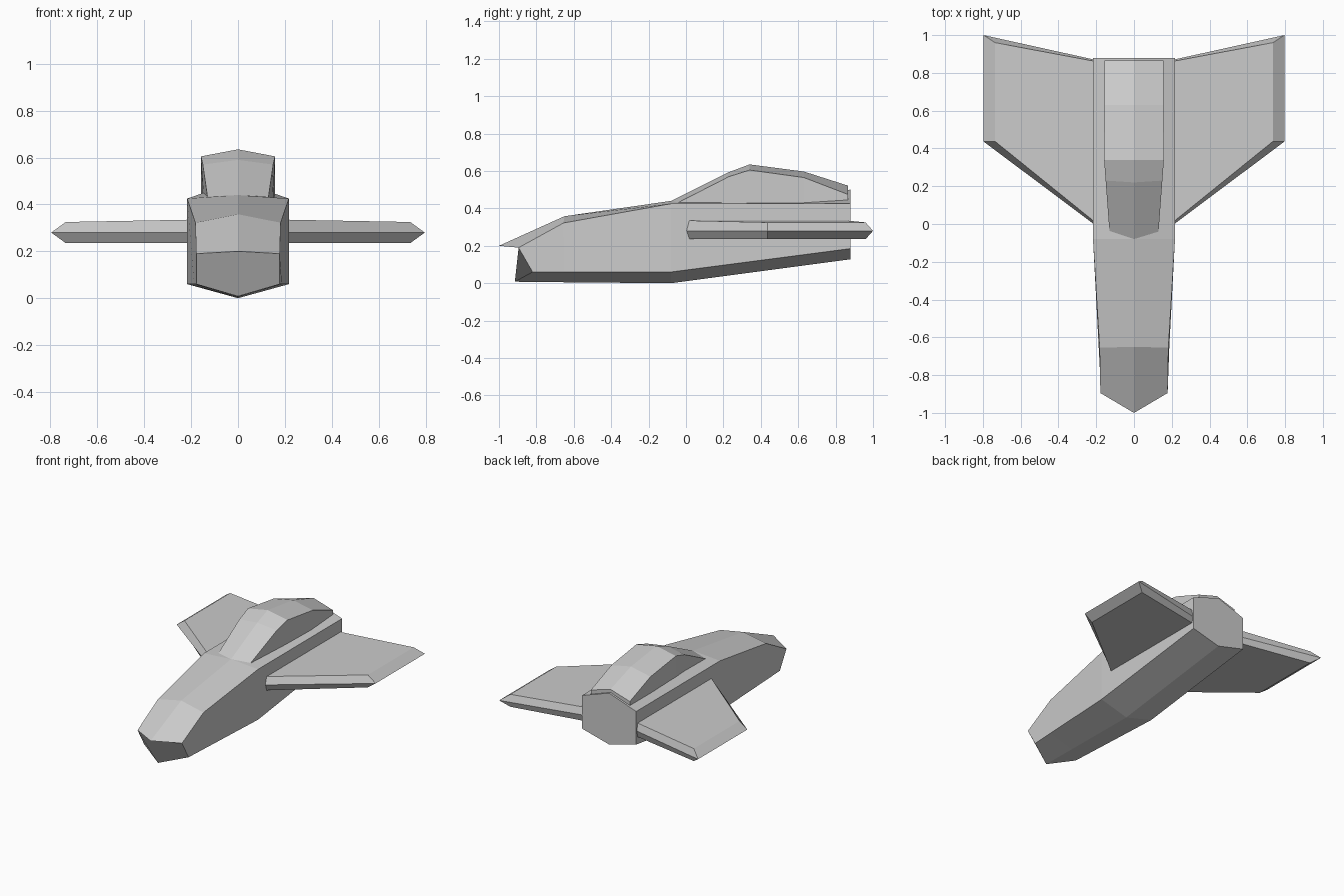
import bpy, bmesh

if "Cube" in bpy.data.objects:
    bpy.data.objects.remove(bpy.data.objects["Cube"])


def loft(name, rings):
    """Bridge equal-sized rings of points, cap both ends, return the object."""
    bm = bmesh.new()
    loops = [[bm.verts.new(p) for p in ring] for ring in rings]
    n = len(loops[0])
    for a, b in zip(loops, loops[1:]):
        for i in range(n):
            j = (i + 1) % n
            bm.faces.new((a[i], a[j], b[j], b[i]))
    bm.faces.new(loops[0])
    bm.faces.new(loops[-1])
    bmesh.ops.recalc_face_normals(bm, faces=bm.faces)
    mesh = bpy.data.meshes.new(name)
    bm.to_mesh(mesh)
    bm.free()
    obj = bpy.data.objects.new(name, mesh)
    bpy.context.collection.objects.link(obj)
    return obj


def hex_ring(ridge, shoulder, chine, keel):
    """Symmetric six-point section: ridge/keel are (y, z), sides are (x, y, z)."""
    (sx, sy, sz), (cx, cy, cz) = shoulder, chine
    return [(0, *ridge), (sx, sy, sz), (cx, cy, cz),
            (0, *keel), (-cx, cy, cz), (-sx, sy, sz)]


# Fuselage: nose to tail
loft("fuselage", [
    hex_ring((-1.0, 0.2), (0.178, -0.895, 0.19), (0.178, -0.82, 0.06), (-0.915, 0.008)),
    hex_ring((-0.65, 0.358), (0.182, -0.655, 0.322), (0.187, -0.65, 0.06), (-0.65, 0.005)),
    hex_ring((-0.08, 0.44), (0.217, -0.08, 0.425), (0.217, -0.08, 0.06), (-0.08, 0.0)),
    hex_ring((0.88, 0.5), (0.217, 0.88, 0.425), (0.217, 0.88, 0.185), (0.88, 0.128)),
])

# Canopy: (ridge y, ridge z, edge y, edge z, edge half-width, base half-width)
stations = [(-0.08, 0.44, -0.04, 0.432, 0.130, 0.130),
            (0.22, 0.59, 0.23, 0.57, 0.150, 0.145),
            (0.34, 0.635, 0.34, 0.605, 0.158, 0.150),
            (0.63, 0.597, 0.63, 0.565, 0.157, 0.157),
            (0.865, 0.522, 0.865, 0.475, 0.156, 0.156)]
loft("canopy", [
    hex_ring((ry, rz), (w, ey, ez), (b, ey, 0.42), (ry, 0.41))
    for ry, rz, ey, ez, w, b in stations])


# Wings: thick plate with a pointed edge all round, mirrored
def wing_face(z_root, z_tip):
    return [(0.2, 0.005, z_root), (0.735, 0.437, z_tip),
            (0.735, 0.96, z_tip), (0.2, 0.86, z_root)]


rim = [(0.2, -0.01, 0.28), (0.797, 0.437, 0.28), (0.797, 1.0, 0.28), (0.2, 0.868, 0.28)]
wing = loft("wings", [wing_face(0.335, 0.325), rim, wing_face(0.235, 0.235)])
mirror = wing.modifiers.new("mirror", 'MIRROR')
mirror.use_axis = (True, False, False)
